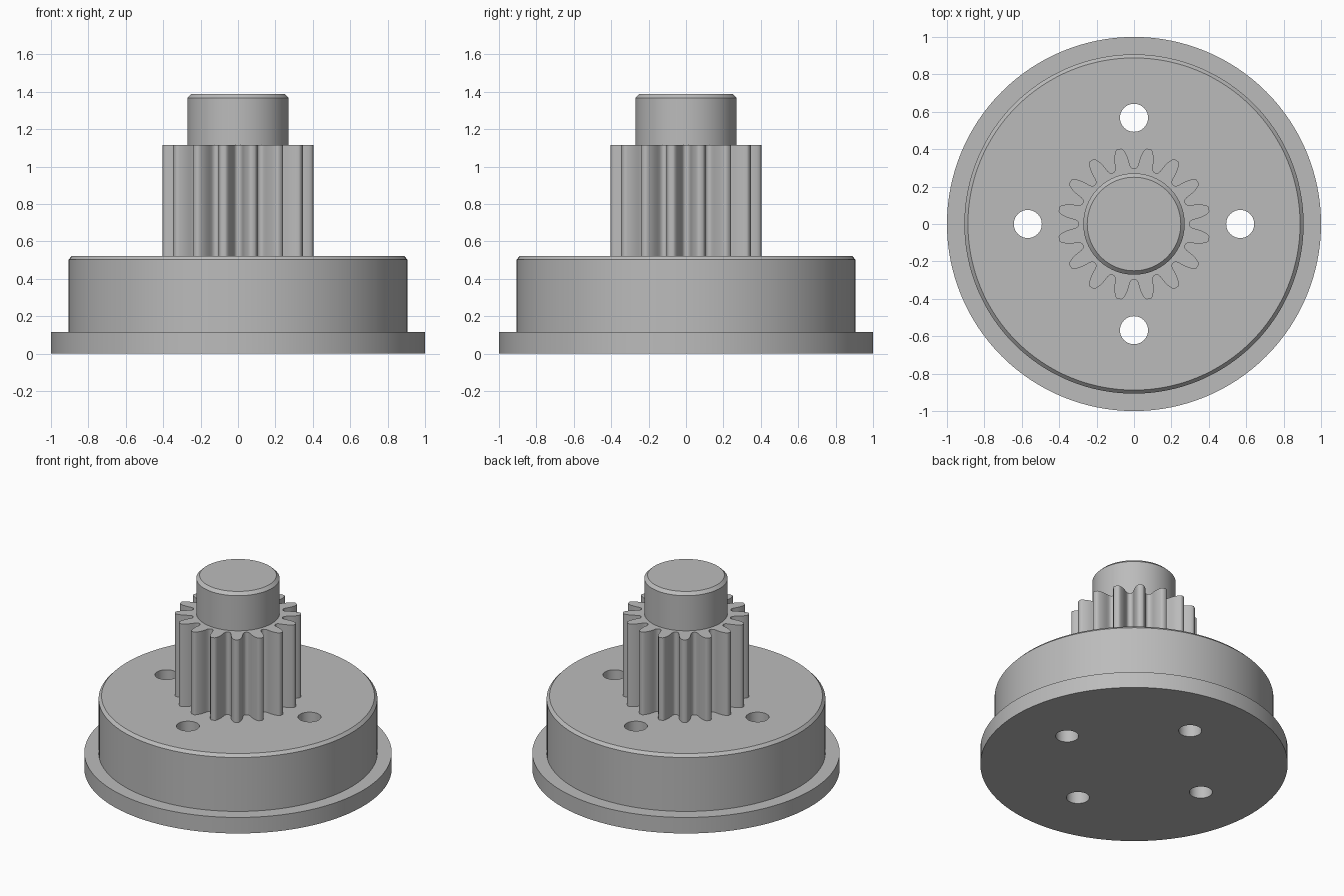
import bpy
import bmesh
from math import cos, sin, pi, radians

cube = bpy.data.objects.get("Cube")
if cube:
    bpy.data.objects.remove(cube, do_unlink=True)

# Single machined-metal grey
GREY = (0.5, 0.5, 0.5, 1.0)
metal = bpy.data.materials.new("plain grey metal")
metal.use_nodes = True
metal.diffuse_color = GREY
metal.node_tree.nodes["Principled BSDF"].inputs["Base Color"].default_value = GREY


def add_object(name, bm):
    bmesh.ops.recalc_face_normals(bm, faces=bm.faces)
    mesh = bpy.data.meshes.new(name)
    bm.to_mesh(mesh)
    bm.free()
    mesh.materials.append(metal)
    obj = bpy.data.objects.new(name, mesh)
    bpy.context.collection.objects.link(obj)
    return obj


def activate(obj):
    bpy.ops.object.select_all(action='DESELECT')
    obj.select_set(True)
    bpy.context.view_layer.objects.active = obj


def smooth(obj, angle=30):
    activate(obj)
    bpy.ops.object.shade_smooth_by_angle(angle=radians(angle))


def turned(name, profile, steps=128, centre=(0, 0)):
    """Solid of revolution from (radius, height) points, capped at both ends."""
    bm = bmesh.new()
    rings = [[bm.verts.new((centre[0] + r * cos(2 * pi * i / steps),
                            centre[1] + r * sin(2 * pi * i / steps), z))
              for i in range(steps)] for r, z in profile]
    for low, high in zip(rings, rings[1:]):
        for i in range(steps):
            j = (i + 1) % steps
            bm.faces.new((low[i], low[j], high[j], high[i]))
    bm.faces.new(rings[0][::-1])
    bm.faces.new(rings[-1])
    return add_object(name, bm)


# Flanged base with chamfered rim
base = turned("flanged_base", [(1, 0), (1, 0.115), (0.907, 0.115),
                               (0.907, 0.502), (0.888, 0.522)])

# Four through holes
for k in range(4):
    a = k * pi / 2
    cutter = turned("hole_cutter", [(0.075, -0.1), (0.075, 0.7)], 48,
                    (0.568 * cos(a), 0.568 * sin(a)))
    cutter.hide_render = True
    cut = base.modifiers.new("hole", 'BOOLEAN')
    cut.operation = 'DIFFERENCE'
    cut.solver = 'EXACT'
    cut.object = cutter
    activate(base)
    bpy.ops.object.modifier_apply(modifier=cut.name)
    bpy.data.objects.remove(cutter, do_unlink=True)
smooth(base)

# Pinion: half tooth as (radius, degrees from tooth centre), mirrored and repeated
TEETH = 16
flank = [(0.298, 9.6), (0.304, 8.2), (0.316, 7.2), (0.335, 6.6), (0.355, 5.9),
         (0.375, 4.9), (0.392, 3.7), (0.404, 2.7), (0.409, 1.6)]
tooth = ([(0.296, -11.25)] + [(r, -d) for r, d in flank]
         + [(r, d) for r, d in reversed(flank)])
bm = bmesh.new()
outline = []
for t in range(TEETH):
    for r, d in tooth:
        a = radians((t + 0.5) * 360 / TEETH + d)
        outline.append(bm.verts.new((r * cos(a), r * sin(a), 0.5)))
bottom = bm.faces.new(outline)
result = bmesh.ops.extrude_face_region(bm, geom=[bottom], use_keep_orig=True)
top = [v for v in result["geom"] if isinstance(v, bmesh.types.BMVert)]
bmesh.ops.translate(bm, verts=top, vec=(0, 0, 0.615))
smooth(add_object("pinion_gear", bm), 35)

# Shaft end with chamfered tip
smooth(turned("shaft_end", [(0.271, 1.1), (0.271, 1.367), (0.25, 1.388)], 96))
